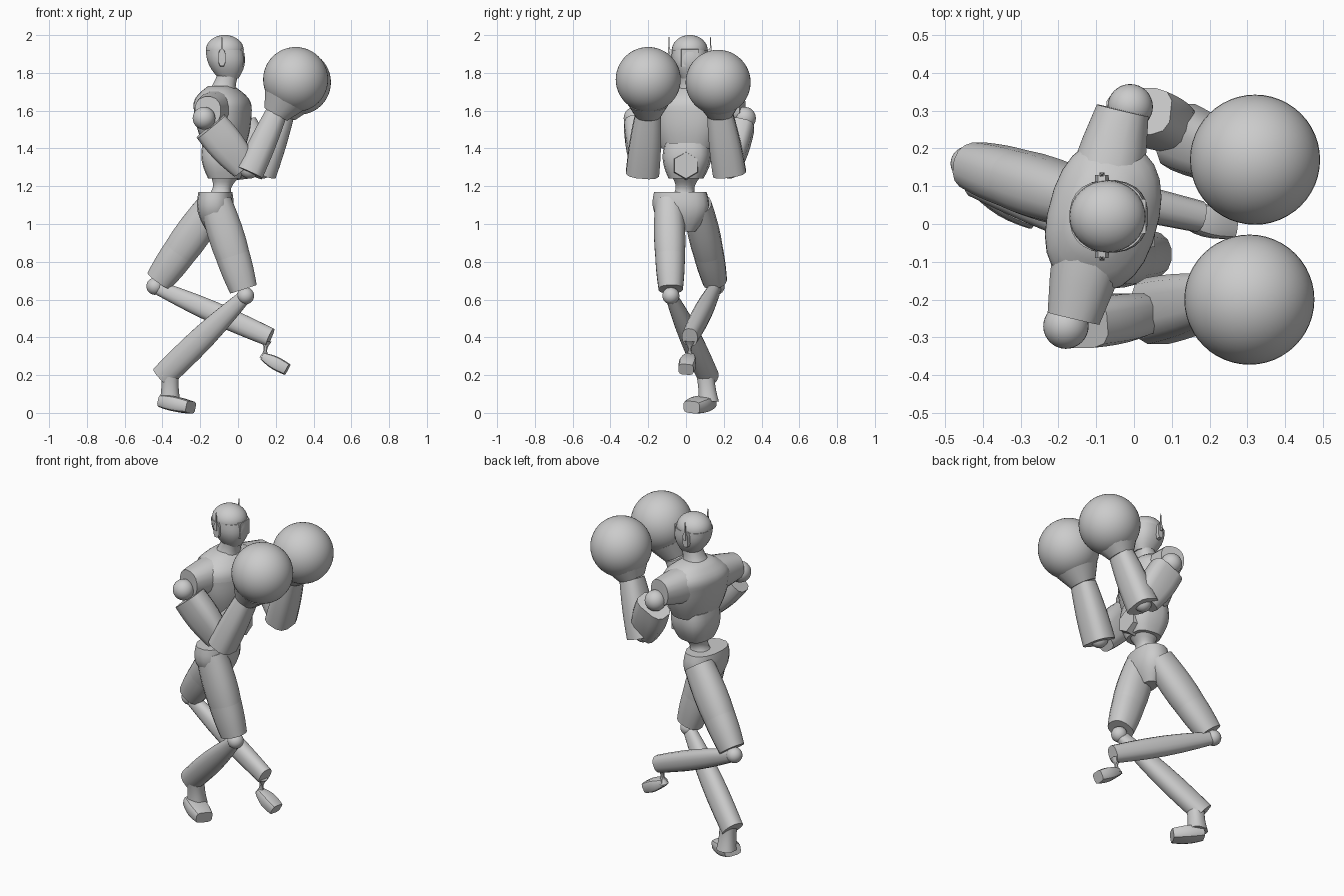
import bpy, bmesh
from math import cos, sin, pi, radians, copysign
from mathutils import Vector, Matrix

cube = bpy.data.objects.get("Cube")
if cube:
    bpy.data.objects.remove(cube, do_unlink=True)

gray = bpy.data.materials.new("plain_gray")
gray.use_nodes = True
gray.diffuse_color = (.6, .6, .6, 1)
gray.node_tree.nodes["Principled BSDF"].inputs["Base Color"].default_value = gray.diffuse_color

FORWARD, SIDEWAYS, UP = Matrix.Identity(3)


def finish(name, bm):
    """Turn a bmesh into a smooth-shaded object with crisp edges."""
    bmesh.ops.recalc_face_normals(bm, faces=bm.faces)
    mesh = bpy.data.meshes.new(name)
    bm.to_mesh(mesh)
    bm.free()
    part = bpy.data.objects.new(name, mesh)
    bpy.context.collection.objects.link(part)
    mesh.materials.append(gray)
    bpy.ops.object.select_all(action='DESELECT')
    part.select_set(True)
    bpy.context.view_layer.objects.active = part
    bpy.ops.object.shade_smooth_by_angle(angle=radians(40))


def rounded(value, power):
    return copysign(abs(value) ** power, value)


def loft(name, start, end, width, end_width, bulge=0, depth=1, axis=None,
         side=SIDEWAYS, yaw=0, sides=16, power=.85, steps=6):
    """Tapered, optionally bulging tube; widths are half widths, depth is a ratio."""
    bm = bmesh.new()
    start, end = Vector(start), Vector(end)
    axis = (axis or end - start).normalized()
    across = Matrix.Rotation(radians(yaw), 3, 'Z') @ side
    across = (across - axis * across.dot(axis)).normalized()
    out = axis.cross(across) * depth
    rings = []
    for step in range(steps + 1):
        t = step / steps
        size = width + (end_width - width) * t + bulge * sin(pi * t)
        angles = [2 * pi * (i + .5) / sides for i in range(sides)]
        rings.append([bm.verts.new(start.lerp(end, t)
                                   + across * size * rounded(cos(a), power)
                                   + out * size * rounded(sin(a), power)) for a in angles])
    for lower, upper in zip(rings, rings[1:]):
        for i in range(sides):
            bm.faces.new((lower[i - 1], lower[i], upper[i], upper[i - 1]))
    bm.faces.new(rings[0])
    bm.faces.new(rings[-1])
    finish(name, bm)


def ball(name, center, radius, stretch=(1, 1, 1), segments=32):
    bm = bmesh.new()
    bmesh.ops.create_uvsphere(bm, u_segments=segments, v_segments=segments // 2, radius=radius)
    bmesh.ops.scale(bm, verts=bm.verts, vec=stretch)
    bmesh.ops.translate(bm, verts=bm.verts, vec=center)
    finish(name, bm)


# head: domed crown, narrowing face, flat visor and neck
skull = Vector((-.07, .02, 1.92))
jaw = Vector((-.05, .02, 1.77))
ball("crown", skull, .095, stretch=(1.06, 1, .85))
loft("face", jaw, skull, width=.05, end_width=.095, bulge=.018, depth=1.06, axis=UP, sides=24)
visor = skull - UP * .04
loft("visor", visor, visor + FORWARD * .102, width=.06, end_width=.05, sides=4, power=.3)
loft("neck", (-.09, .02, 1.69), jaw + UP * .03, width=.08, end_width=.058, bulge=-.008, axis=UP)

# ear pieces with thin antennas
for tag, sign in (("left", 1), ("right", -1)):
    ear = skull - FORWARD * .015 - UP * .04
    tip = ear + SIDEWAYS * sign * .11
    loft(tag + "_ear", ear + SIDEWAYS * sign * .07, tip,
         width=.05, end_width=.045, depth=.42, side=UP, sides=8, power=.7)
    loft(tag + "_antenna", tip, tip + UP * .11, width=.009, end_width=.002, sides=4)

# torso: turned chest, sloping collar, abdomen with a buckle, thin waist
ribs = Vector((-.07, .01, 1.4))
breast = Vector((-.08, .02, 1.6))
collar = Vector((-.09, .03, 1.73))
belly = Vector((-.07, 0, 1.24))
loft("chest", ribs, breast, width=.14, end_width=.2, depth=.72, bulge=.012,
     axis=UP, yaw=-15, sides=24)
loft("collar", breast, collar, width=.2, end_width=.09, bulge=.04, depth=.72,
     axis=UP, yaw=-15, sides=24)
loft("shoulder_yoke", (-.16, -.25, 1.6), (-.03, .3, 1.61), width=.075, end_width=.075,
     bulge=.035, depth=.95, side=UP)
loft("abdomen", belly, ribs + UP * .03, width=.09, end_width=.12, bulge=.02, depth=.95,
     axis=UP, yaw=-8, power=.65)
buckle = belly + UP * .07
loft("buckle", buckle, buckle + FORWARD * .125, width=.085, end_width=.07, sides=6, power=1)
loft("waist", (-.1, -.01, 1.14), belly, width=.07, end_width=.07, bulge=-.02, axis=UP)
loft("pelvis", (-.12, -.02, .96), (-.12, -.03, 1.17), width=.07, end_width=.14,
     bulge=.04, depth=.63, axis=UP, yaw=-6)


def arm(tag, shoulder, elbow, wrist, glove):
    """Shoulder ball, boxy upper arm and forearm, flared cuff and round glove."""
    shoulder, elbow, wrist, glove = map(Vector, (shoulder, elbow, wrist, glove))
    ball(tag + "_shoulder", shoulder, .06)
    loft(tag + "_upper_arm", shoulder.lerp(elbow, .15), elbow.lerp(shoulder, .1),
         width=.065, end_width=.05, bulge=.008, depth=1.5, power=.6, sides=12)
    ball(tag + "_elbow", elbow + UP * .02, .05)
    loft(tag + "_forearm", elbow, wrist, width=.09, end_width=.07, depth=.85,
         bulge=.005, power=.7, sides=12)
    loft(tag + "_cuff", wrist, wrist.lerp(glove, .4), width=.07, end_width=.115)
    ball(tag + "_glove", glove, .172, segments=48)


arm("right", (-.18, -.27, 1.56), (.06, -.23, 1.27), (.2, -.2, 1.58), (.305, -.2, 1.765))
arm("left", (-.01, .31, 1.56), (.13, .23, 1.27), (.24, .18, 1.58), (.32, .17, 1.75))


def leg(tag, hip, knee, ankle, ankle_width):
    """Trouser thigh with a loose hem, knee ball and slim shin."""
    hip, knee, ankle = map(Vector, (hip, knee, ankle))
    loft(tag + "_thigh", hip, knee.lerp(hip, .1), width=.075, end_width=.06,
         bulge=.016, depth=1.15)
    loft(tag + "_hem", hip.lerp(knee, .55), knee.lerp(hip, .07), width=.08, end_width=.065,
         bulge=.003, depth=1.15)
    ball(tag + "_knee", knee, .045)
    loft(tag + "_shin", knee, ankle, width=.03, end_width=ankle_width, bulge=.012, depth=1.2)


leg("right", (-.12, -.09, 1.12), (.04, -.08, .62), (-.4, .12, .19), ankle_width=.055)
leg("left", (-.13, .06, 1.1), (-.44, .16, .67), (.17, .02, .4), ankle_width=.042)

# planted foot below a broad ankle
heel = Vector((-.4, .12, .06))
loft("right_ankle", heel + FORWARD * .04, (-.36, .1, .22), width=.055, end_width=.05,
     bulge=-.006, axis=UP)
loft("right_foot", heel, (-.25, .03, .03), width=.05, end_width=.05, bulge=.012,
     depth=.65, power=.5, sides=12)

# lifted foot hanging from a pinched ankle
loft("left_ankle", (.15, .02, .38), (.14, .02, .29), width=.03, end_width=.03,
     bulge=-.02, sides=8)
loft("left_foot", (.13, .02, .3), (.26, 0, .23), width=.025, end_width=.04, bulge=.012,
     depth=.8, power=.5, sides=12)
